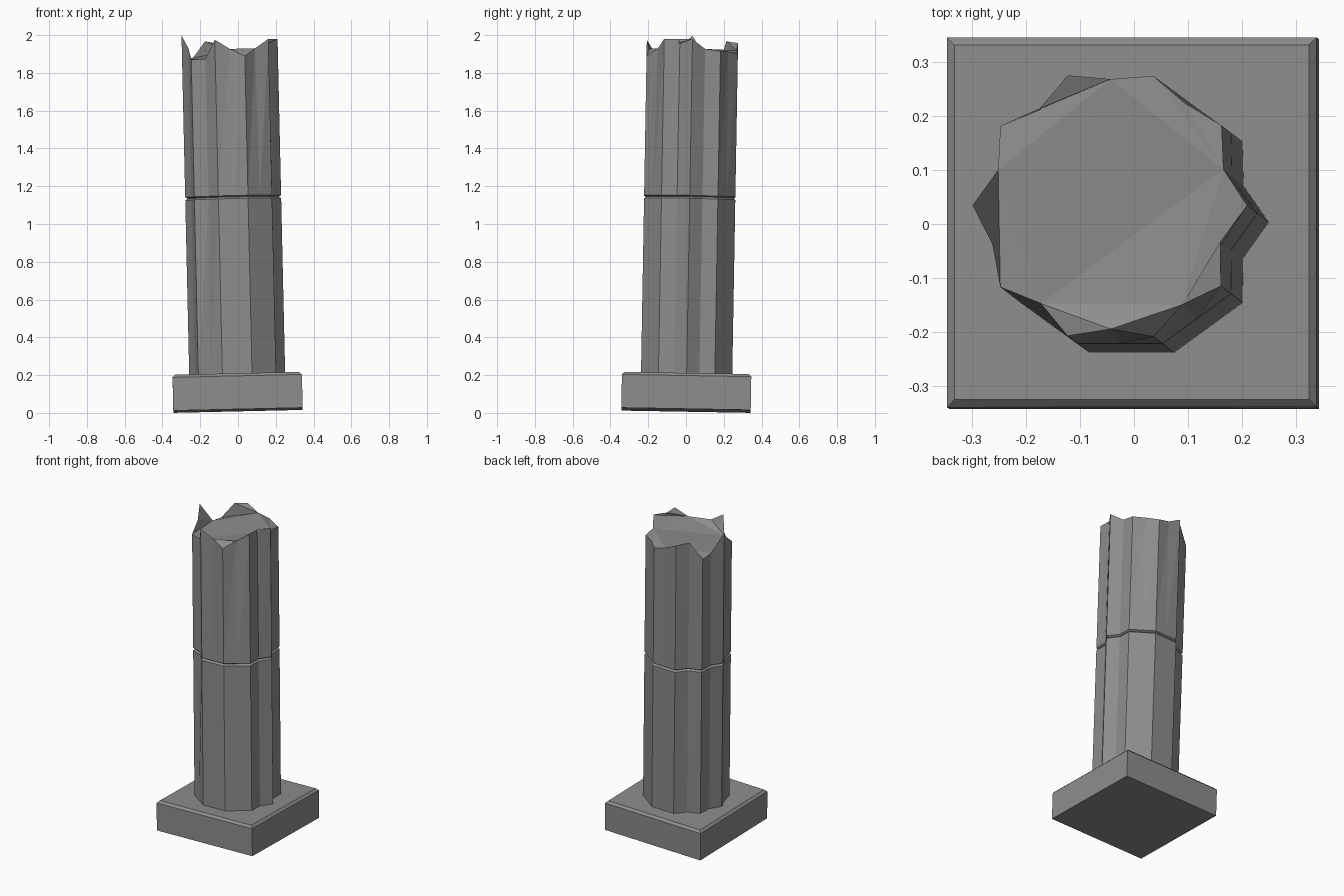
import bpy, bmesh
from math import radians, cos, sin
from mathutils import Matrix

old = bpy.data.objects.get("Cube")
if old:
    bpy.data.objects.remove(old, do_unlink=True)

stone = bpy.data.materials.new("grey_stone")
stone.use_nodes = True
colour = (0.27, 0.265, 0.257, 1)
stone.diffuse_color = colour
stone.node_tree.nodes["Principled BSDF"].inputs["Base Color"].default_value = colour

# The whole ruin leans slightly left and back
LEAN = (Matrix.Translation((0, 0, 0.014))
        @ Matrix.Rotation(radians(-1.0), 4, 'X') @ Matrix.Rotation(radians(-1.3), 4, 'Y'))
R = 0.254


def finish(name, bm):
    bmesh.ops.recalc_face_normals(bm, faces=bm.faces)
    bmesh.ops.transform(bm, matrix=LEAN, verts=bm.verts)
    mesh = bpy.data.meshes.new(name)
    bm.to_mesh(mesh)
    bm.free()
    mesh.materials.append(stone)
    bpy.context.collection.objects.link(bpy.data.objects.new(name, mesh))


def ring(bm, mids, heights, scale=1.0):
    """Ten corners with a chipped or flat midpoint between each pair."""
    verts = []
    for i in range(20):
        r = (mids[i // 2] if i % 2 else R) * scale
        a = radians(18 * i)
        z = heights[i] if isinstance(heights, list) else heights
        verts.append(bm.verts.new((r * cos(a), r * sin(a), z)))
    return verts


def bridge(bm, a, b):
    for i in range(20):
        j = (i + 1) % 20
        bm.faces.new((a[i], a[j], b[j]))
        bm.faces.new((a[i], b[j], b[i]))


# Square plinth with a chamfered top edge
bm = bmesh.new()
bmesh.ops.create_cube(bm, size=1, matrix=Matrix.Translation((0, 0, 0.095))
                      @ Matrix.Diagonal((0.685, 0.685, 0.19, 1)))
top_edges = [e for e in bm.edges if all(v.co.z > 0.1 for v in e.verts)]
bmesh.ops.bevel(bm, geom=top_edges, offset=0.014, segments=1, affect='EDGES')
finish("plinth", bm)

# Midpoint radii, counter-clockwise from the +x corner
flat = R * cos(radians(18))
low_mids = [0.218, flat, flat, 0.222, 0.222, 0.235, flat, flat, flat, 0.217]
mid_mids = [0.218, flat, flat, 0.220, 0.222, 0.233, 0.222, flat, flat, 0.217]
top_mids = [0.220, 0.235, 0.235, 0.222, 0.220, 0.230, 0.222, 0.228, 0.226, 0.215]

# Lower drum, chamfered at its top
bm = bmesh.new()
a = ring(bm, low_mids, 0.18)
b = ring(bm, mid_mids, 1.117)
c = ring(bm, mid_mids, 1.127, 0.94)
bridge(bm, a, b)
bridge(bm, b, c)
bm.faces.new(a)
bm.faces.new(c)
finish("lower_drum", bm)

# Upper drum with a jagged broken rim
rim = [1.96, 1.91, 1.90, 1.90, 1.89, 1.91, 1.95, 1.96, 1.86, 1.87,
       1.99, 1.92, 1.86, 1.86, 1.96, 1.91, 1.87, 1.91, 1.96, 1.96]
bm = bmesh.new()
a = ring(bm, mid_mids, 1.125, 0.94)
b = ring(bm, mid_mids, 1.133)
c = ring(bm, top_mids, rim)
bridge(bm, a, b)
bridge(bm, b, c)
bm.faces.new(a)

# Broken surface: splinters rise from the low points around a sunken fan
lows = [13, 15, 17, 1, 5, 9]
for k, s in enumerate(lows):
    e = lows[(k + 1) % len(lows)]
    span = (e - s) % 20
    for n in range(1, span):
        bm.faces.new((c[s], c[(s + n) % 20], c[(s + n + 1) % 20]))
for k in range(1, len(lows) - 1):
    bm.faces.new((c[lows[0]], c[lows[k]], c[lows[k + 1]]))
finish("upper_drum", bm)
